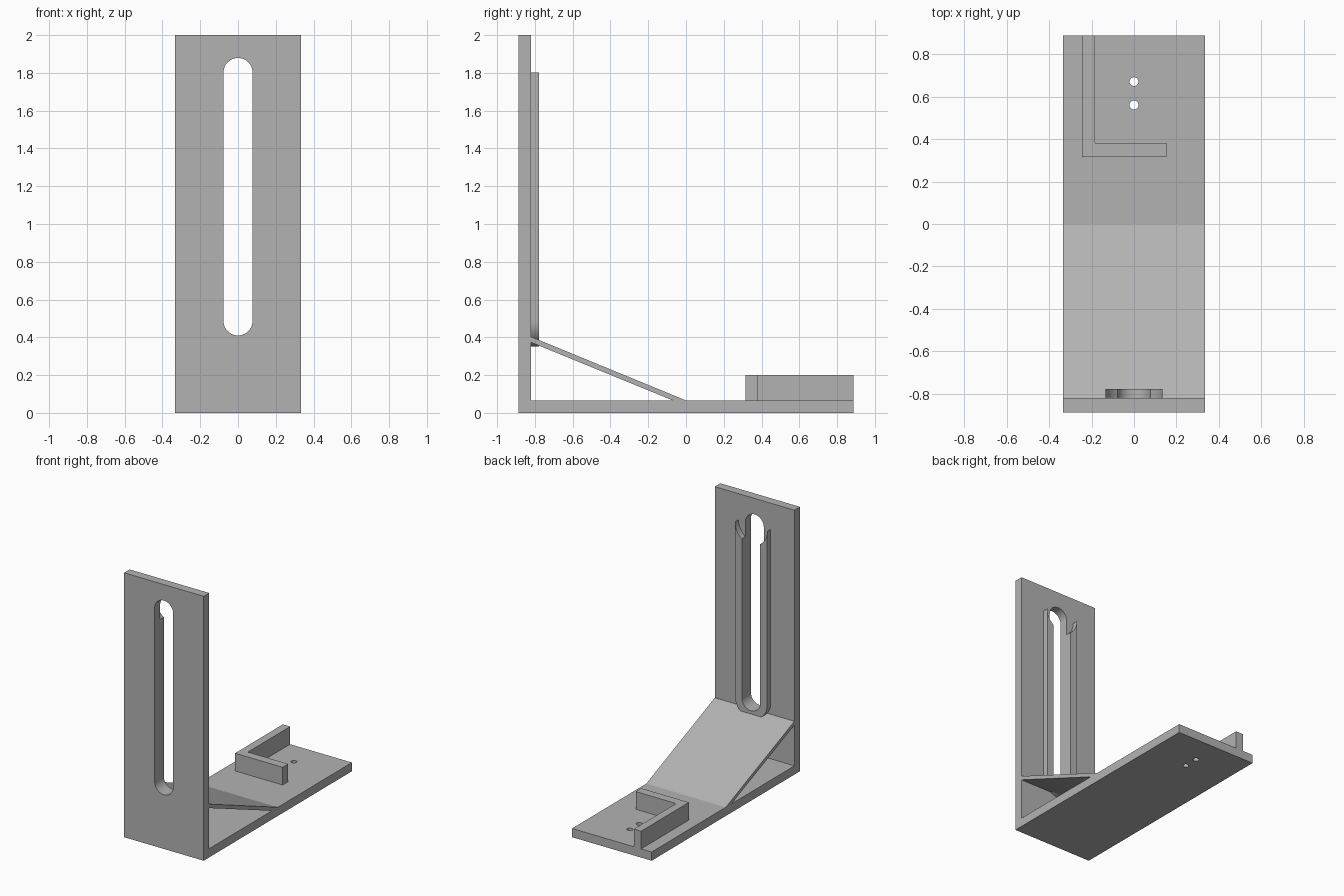
import bpy, bmesh, math
from mathutils import Vector

cube = bpy.data.objects.get("Cube")
if cube:
    bpy.data.objects.remove(cube, do_unlink=True)

HALF_W, DEPTH, HEIGHT, THICK = 0.333, 0.886, 2.0, 0.066
SLOT_R, RIM_R, SLOT_LOW, SLOT_HIGH = 0.077, 0.135, 0.487, 1.802
WALL_BACK = -DEPTH + THICK

grey = bpy.data.materials.new("plain grey")
grey.use_nodes = True
grey.diffuse_color = (0.45, 0.45, 0.45, 1)
grey.node_tree.nodes["Principled BSDF"].inputs["Base Color"].default_value = grey.diffuse_color


def prism(name, outline, axis, start, end):
    """Extrude a closed 2D outline along x, y or z from start to end."""
    def place(a, b, c):
        return {"x": (c, a, b), "y": (a, c, b), "z": (a, b, c)}[axis]
    bm = bmesh.new()
    face = bm.faces.new([bm.verts.new(place(a, b, start)) for a, b in outline])
    grown = bmesh.ops.extrude_face_region(bm, geom=[face])["geom"]
    verts = [g for g in grown if isinstance(g, bmesh.types.BMVert)]
    bmesh.ops.translate(bm, verts=verts, vec=Vector(place(0, 0, end - start)))
    bmesh.ops.recalc_face_normals(bm, faces=bm.faces)
    mesh = bpy.data.meshes.new(name)
    bm.to_mesh(mesh)
    bm.free()
    mesh.materials.append(grey)
    obj = bpy.data.objects.new(name, mesh)
    bpy.context.collection.objects.link(obj)
    return obj


def rect(a0, a1, b0, b1):
    return [(a0, b0), (a1, b0), (a1, b1), (a0, b1)]


def arc(a, b, r, start, end, steps=24):
    angles = [math.radians(start + (end - start) * i / steps) for i in range(steps + 1)]
    return [(a + r * math.cos(t), b + r * math.sin(t)) for t in angles]


def activate(obj):
    bpy.ops.object.select_all(action="DESELECT")
    obj.select_set(True)
    bpy.context.view_layer.objects.active = obj


def cut(obj, cutter):
    activate(obj)
    mod = obj.modifiers.new("cut", "BOOLEAN")
    mod.operation, mod.solver, mod.object = "DIFFERENCE", "EXACT", cutter
    bpy.ops.object.modifier_apply(modifier=mod.name)
    bpy.data.objects.remove(cutter, do_unlink=True)


# Upright plate with its long rounded slot
upright = prism("upright_plate", rect(-HALF_W, HALF_W, 0, HEIGHT), "y", -DEPTH, WALL_BACK)
slot = arc(0, SLOT_LOW, SLOT_R, 180, 360) + arc(0, SLOT_HIGH, SLOT_R, 0, 180)
cut(upright, prism("slot_cutter", slot, "y", -DEPTH - 0.1, WALL_BACK + 0.1))

# Base plate with two screw holes
base = prism("base_plate", rect(-HALF_W, HALF_W, WALL_BACK, DEPTH), "z", 0, THICK)
for y in (0.56, 0.67):
    cut(base, prism("hole_cutter", arc(0, y, 0.021, 0, 345, 23), "z", -0.1, 0.2))

# Sloping brace between the plates
brace = prism("brace", [(WALL_BACK, 0.403), (0, THICK), (-0.07, THICK), (WALL_BACK, 0.373)],
              "x", -HALF_W, HALF_W)

# Raised U-shaped rim behind the slot, its tips hollowed by a round clearance
dip = math.degrees(math.acos(SLOT_R / RIM_R))
outline = (arc(0, SLOT_LOW, RIM_R, 180, 360)
           + arc(0, SLOT_HIGH, RIM_R, 0, -dip, 12)
           + arc(0, SLOT_LOW, SLOT_R, 0, -180)
           + arc(0, SLOT_HIGH, RIM_R, 180 + dip, 180, 12))
rim = prism("slot_rim", outline, "y", WALL_BACK, WALL_BACK + 0.043)

# L-shaped locating fence on the base
fence = prism("corner_fence", [(-0.245, 0.315), (0.153, 0.315), (0.153, 0.381),
                               (-0.184, 0.381), (-0.184, DEPTH), (-0.245, DEPTH)],
              "z", THICK, 0.2)

for part in (upright, base, brace, rim, fence):
    activate(part)
    bpy.ops.object.shade_smooth_by_angle(angle=math.radians(30))
